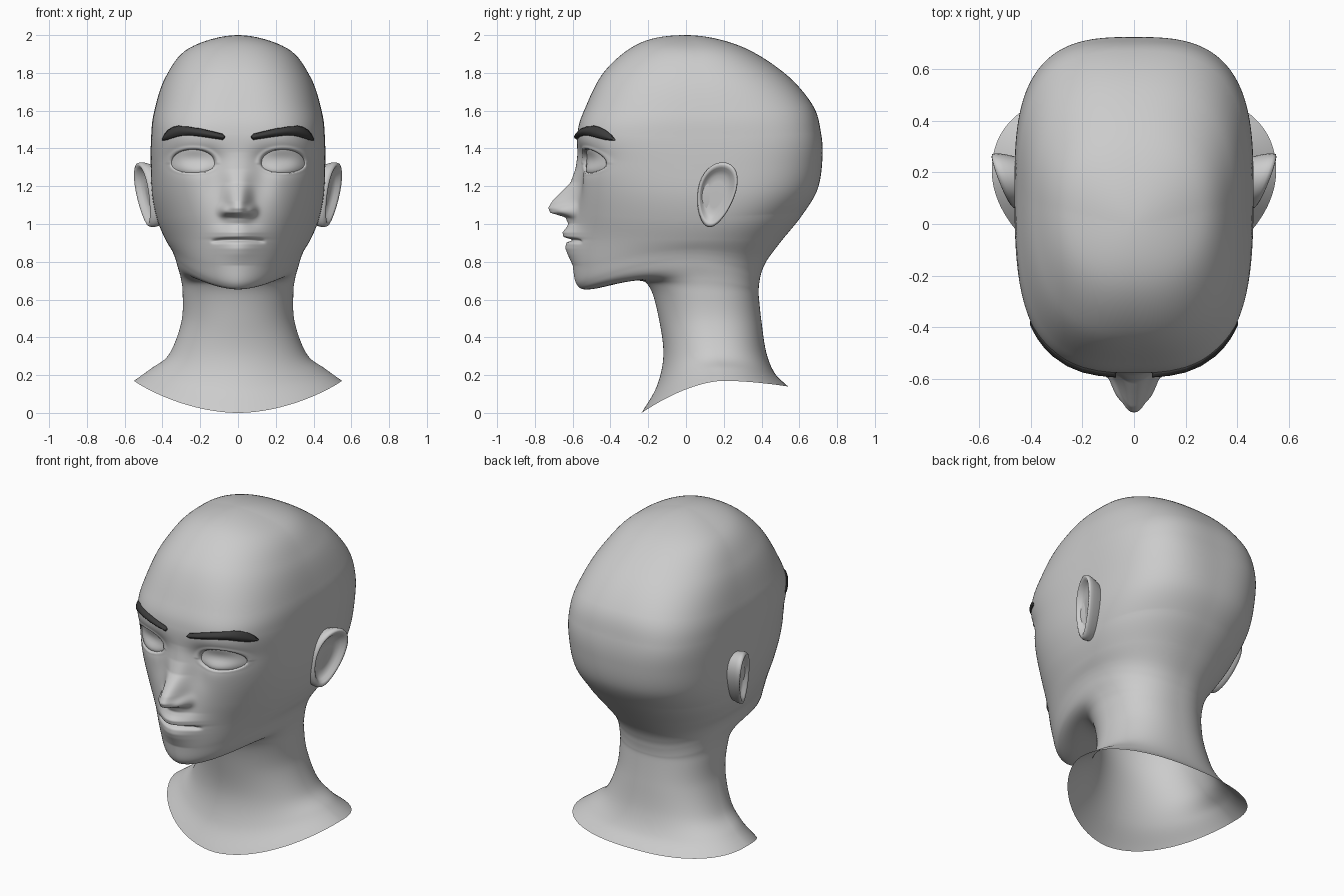
import bpy
import bmesh
from math import sin, cos, pi, exp
from mathutils import Vector
from mathutils.bvhtree import BVHTree

cube = bpy.data.objects.get("Cube")
if cube:
    bpy.data.objects.remove(cube, do_unlink=True)


def material(name, value):
    mat = bpy.data.materials.new(name)
    mat.use_nodes = True
    colour = (value, value, value, 1)
    mat.diffuse_color = colour
    mat.node_tree.nodes["Principled BSDF"].inputs["Base Color"].default_value = colour
    return mat


skin = material("plain grey skin", 0.6)
hair = material("dark grey hair", 0.045)


def ring_faces(rings):
    """Quads between neighbouring closed rings of equal length."""
    n = len(rings[0])
    return [(i * n + j, (i + 1) * n + j, (i + 1) * n + (j + 1) % n, i * n + (j + 1) % n)
            for i in range(len(rings) - 1) for j in range(n)]


def loft(name, rings, mat, mirror=False):
    """Make a smooth object from a list of closed rings."""
    mesh = bpy.data.meshes.new(name)
    mesh.from_pydata([p for ring in rings for p in ring], [], ring_faces(rings))
    bm = bmesh.new()
    bm.from_mesh(mesh)
    bmesh.ops.remove_doubles(bm, verts=bm.verts, dist=0.00001)
    for face in bm.faces:
        face.smooth = True
    bm.to_mesh(mesh)
    bm.free()
    mesh.materials.append(mat)
    obj = bpy.data.objects.new(name, mesh)
    bpy.context.collection.objects.link(obj)
    if mirror:
        obj.modifiers.new("Mirror", "MIRROR").use_mirror_merge = False


def radius(c, s, n):
    """Radius of a unit superellipse in the direction (c, s)."""
    return (abs(c) ** n + abs(s) ** n) ** (-1 / n)


def smooth(t):
    t = min(max(t, 0), 1)
    return t * t * (3 - 2 * t)


def bump(x, z, cx, cz, wx, wz):
    return exp(-((x - cx) / wx) ** 2 - ((z - cz) / wz) ** 2)


def ramp(z, points):
    """Interpolation through (height, value) points, highest first."""
    if z >= points[0][0]:
        return points[0][1]
    for (z0, a), (z1, b) in zip(points, points[1:]):
        if z >= z1:
            return a + (b - a) * (z0 - z) / (z0 - z1)
    return points[-1][1]


# Head sections: front y z, side x y z, back y z, squareness
SECTIONS = [
    (0, 2, 0, 0, 2, 0, 2, 2),
    (-.24, 1.96, .26, .05, 1.93, .28, 1.945, 2.2),
    (-.43, 1.81, .385, .08, 1.775, .52, 1.8, 2.5),
    (-.54, 1.6, .445, .1, 1.59, .67, 1.63, 2.9),
    (-.575, 1.48, .46, .12, 1.46, .715, 1.48, 3.1),
    (-.575, 1.34, .462, .14, 1.31, .722, 1.34, 2.9),
    (-.58, 1.2, .455, .15, 1.15, .695, 1.18, 2.6),
    (-.585, 1.06, .427, .13, 1.02, .61, 1.04, 2.3),
    (-.585, .92, .385, .08, .92, .505, .91, 2.05),
    (-.595, .77, .35, .04, .86, .43, .81, 1.85),
    (-.575, .675, .333, .03, .82, .4, .745, 1.8),
    (-.5, .655, .32, .04, .775, .39, .7, 1.85),
    (-.27, .7, .302, .08, .71, .385, .66, 2),
    (-.19, .66, .293, .1, .635, .385, .62, 2),
    (-.14, .48, .3, .13, .48, .4, .48, 2),
    (-.12, .3, .365, .16, .31, .425, .32, 2),
    (-.155, .14, .46, .19, .235, .47, .21, 1.9),
    (-.235, 0, .55, .2, .17, .54, .14, 1.85),
]


def spline_rows():
    """Catmull-Rom rows through the sections, denser over the face."""
    first = [v if i in (1, 3, 4, 6, 7) else -v for i, v in enumerate(SECTIONS[1])]
    last = [2 * a - b for a, b in zip(SECTIONS[-1], SECTIONS[-2])]
    keys = [first] + SECTIONS + [last]
    rows = []
    for k in range(1, len(keys) - 2):
        steps = 24 if 4 <= k <= 9 else 8
        for i in range(steps):
            t = i / steps
            rows.append([b + .5 * t * (c - a + t * (2 * a - 5 * b + 4 * c - d + t * (3 * (b - c) + d - a)))
                         for a, b, c, d in zip(*keys[k - 1:k + 3])])
    rows.append(SECTIONS[-1])
    return rows


NOSE = [(1.38, 0), (1.29, .01), (1.22, .032), (1.17, .078), (1.12, .125), (1.085, .143),
        (1.06, .13), (1.035, .045), (.98, .01), (.95, 0)]
LIPS = [(1, 0), (.955, .042), (.932, .035), (.917, .005), (.9, .02),
        (.87, .026), (.84, .02), (.78, 0)]


def relief(x, z):
    """How far the face stands forward of the plain head at (x, z)."""
    x = abs(x)
    out = ramp(z, NOSE) * exp(-(x / .062) ** 2.6)
    out += .045 * bump(x, z, .072, 1.07, .028, .03)
    out += .03 * bump(x, z, 0, .92, .14, .1)
    out += ramp(z, LIPS) * exp(-(x / .1) ** 2)
    out -= .022 * exp(-((z - .915 + .4 * x * x) / .009) ** 2) * smooth((.155 - x) / .05)
    out -= .042 * bump(x, z, .225, 1.345, .125, .06)
    out -= .02 * bump(x, z, .13, 1.25, .06, .12)
    return out


# Head and neck surface
HALF = 160
rings = []
for fy, fz, sx, sy, sz, by, bz, n in spline_rows():
    half = []
    for j in range(HALF + 1):
        a = pi * (j / HALF) ** 1.3
        c, s = cos(a), sin(a)
        r = radius(c, s, n if c > 0 else max(n, 2.35))
        q = abs(r * c)
        ey, ez = (fy, fz) if c > 0 else (by, bz)
        x, y, z = sx * r * s, sy + (ey - sy) * q, sz + (ez - sz) * q ** 1.7
        y -= relief(x, z) * smooth((-y - .2) / .2)
        half.append(Vector((x, y, z)))
    half[0].x = half[-1].x = 0
    rings.append(half + [Vector((-p.x, p.y, p.z)) for p in half[-2:0:-1]])

tree = BVHTree.FromPolygons([p for ring in rings for p in ring], ring_faces(rings))


def face_y(x, z):
    return tree.ray_cast(Vector((x, -2, z)), Vector((0, 1, 0)))[0].y


# Eye openings sunk into the face with a soft lid rim
EYE_X, EYE_Z, EYE_W, EYE_UP, EYE_DOWN, EYE_N = .238, 1.32, .118, .076, .05, 2.15
for ring in rings:
    for p in ring:
        if p.y < -.3 and 1.15 < p.z < 1.5:
            u = (abs(p.x) - EYE_X) / EYE_W
            v = (p.z - EYE_Z) / (EYE_UP if p.z > EYE_Z else EYE_DOWN)
            s = 1 / max(radius(u, v, EYE_N), .001) if u or v else 0
            p.y += .04 * smooth((1 - s) / .12)
            p.y -= (.006 if v > 0 else .002) * exp(-((s - 1.1) / .1) ** 2)
loft("head_and_neck", rings, skin)

# Eyeballs: domed patches that follow the face
eye = []
for i in range(13):
    k = 1.03 * i / 12
    ring = []
    for j in range(48):
        c, s = cos(j * pi / 24), sin(j * pi / 24)
        r = k * radius(c, s, EYE_N)
        x = EYE_X + EYE_W * r * c
        z = EYE_Z + (EYE_UP if s > 0 else EYE_DOWN) * r * s
        ring.append((x, face_y(x, z) - .003 + .014 * k ** 3, z))
    eye.append(ring)
loft("eyes", eye, skin, mirror=True)

# Eyebrows: rounded strips given by x, lower edge, upper edge
brow = []
for x, low, high in [(.07, 1.455, 1.465), (.08, 1.445, 1.477), (.14, 1.454, 1.492),
                     (.2, 1.463, 1.506), (.26, 1.469, 1.515), (.315, 1.464, 1.521),
                     (.345, 1.455, 1.514), (.372, 1.446, 1.498), (.39, 1.442, 1.475),
                     (.402, 1.443, 1.45)]:
    ring = []
    for t in range(9):
        z = low + (high - low) * t / 8
        ring.append((x, face_y(x, z) - .001 - .017 * sin(pi * t / 8), z))
    brow.append(ring)
loft("eyebrows", brow, hair, mirror=True)

# Ears: hollow, rolled rim, then a thick back tapering into the head
ear = []
for size, out in [(0, -.02), (.4, -.026), (.6, -.024), (.74, -.012), (.83, .004),
                  (.91, .012), (.97, .008), (1, -.006), (.99, -.025), (.95, -.05),
                  (.87, -.085), (.74, -.13)]:
    ring = []
    for j in range(48):
        c, s = cos(j * pi / 24), sin(j * pi / 24)
        v = .172 * size * s
        u = .1 * size * c * (1 + .22 * s) + .2 * v
        ring.append((.493 + .36 * u + .1 * v + out, .16 + u, 1.155 + v))
    ear.append(ring)
loft("ears", ear, skin, mirror=True)
